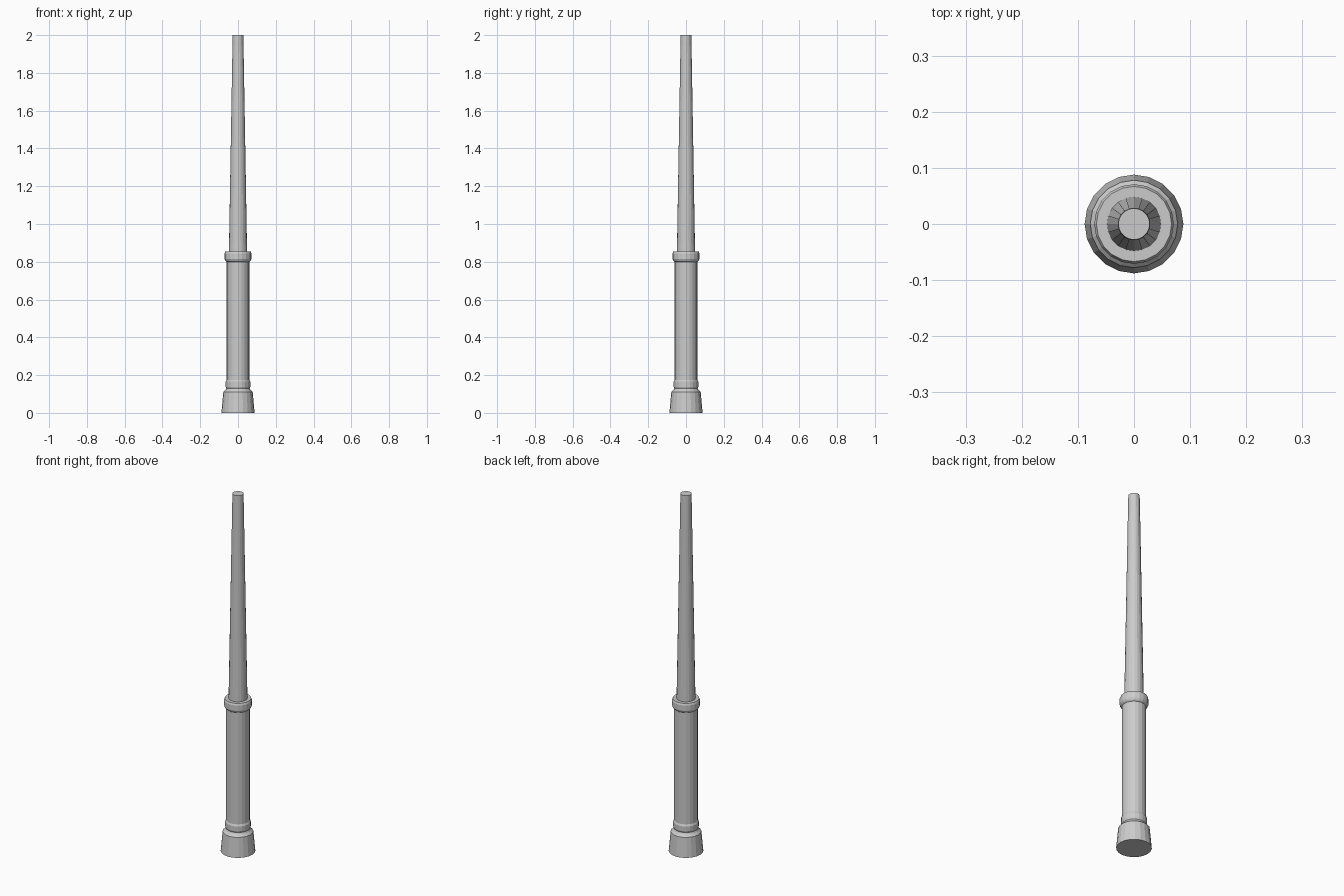
import bpy, bmesh, math

if "Cube" in bpy.data.objects:
    bpy.data.objects.remove(bpy.data.objects["Cube"])

SIDES = 20


def turned(name, profile):
    """Closed solid of revolution from (radius, height) points."""
    bm = bmesh.new()
    rings = [[bm.verts.new((r * math.cos(2 * math.pi * i / SIDES),
                            r * math.sin(2 * math.pi * i / SIDES), z))
              for i in range(SIDES)] for r, z in profile]
    for a, b in zip(rings, rings[1:]):
        for i in range(SIDES):
            j = (i + 1) % SIDES
            bm.faces.new((a[i], a[j], b[j], b[i]))
    bm.faces.new(rings[0][::-1])
    bm.faces.new(rings[-1])
    mesh = bpy.data.meshes.new(name)
    bm.to_mesh(mesh)
    bm.free()
    ob = bpy.data.objects.new(name, mesh)
    bpy.context.collection.objects.link(ob)


# One continuous stepped post: foot, neck ring, lower shaft, collar, tapered upper shaft
turned("post", [
    (0.088, 0), (0.078, 0.110), (0.066, 0.122),
    (0.062, 0.130), (0.065, 0.138), (0.065, 0.165), (0.060, 0.175),
    (0.060, 0.80), (0.066, 0.805), (0.071, 0.815), (0.071, 0.845), (0.067, 0.855),
    (0.048, 0.855), (0.029, 1.96), (0.028, 2.0),
])
